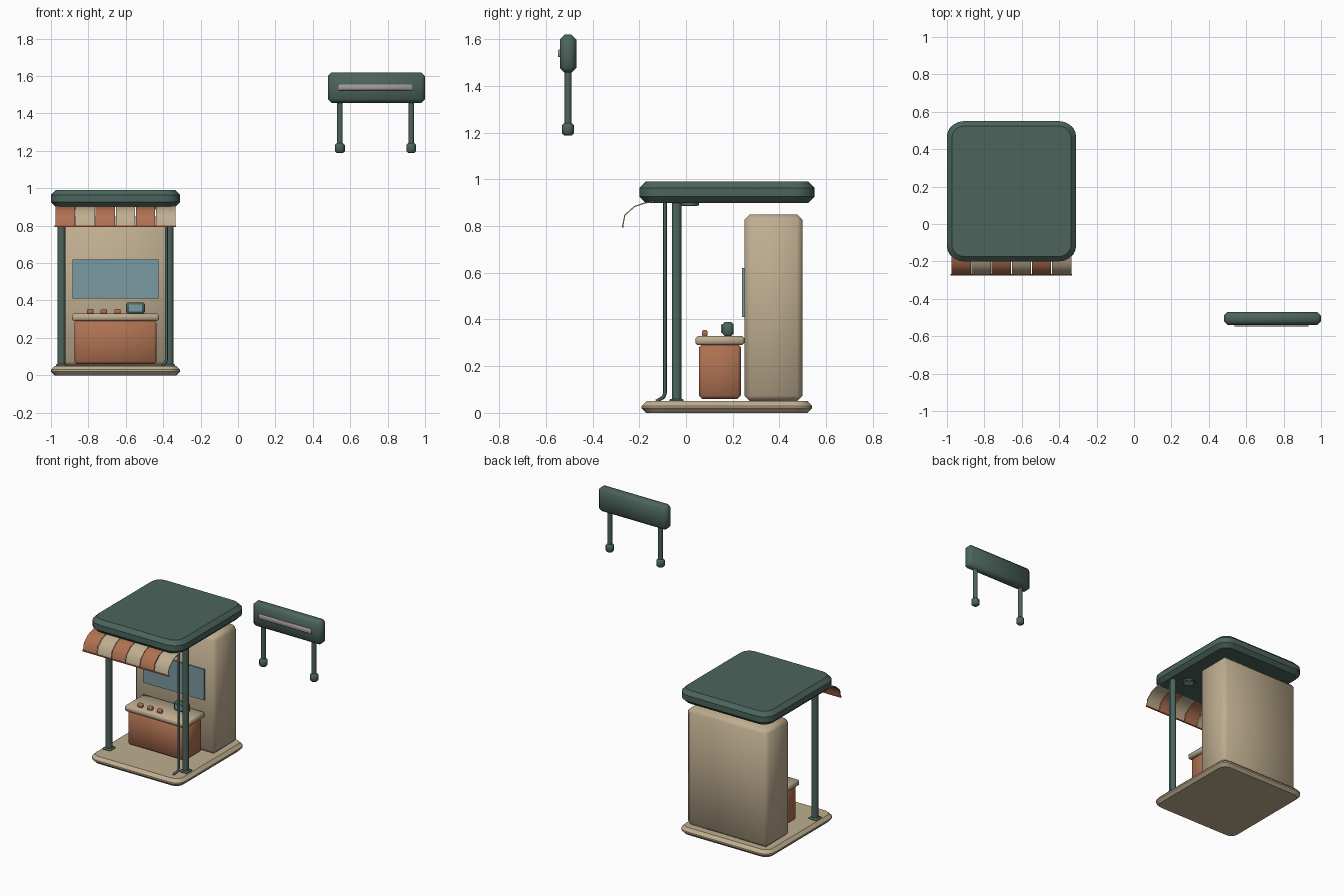
import bpy, bmesh, math
from mathutils import Vector

cube = bpy.data.objects.get("Cube")
if cube:
    bpy.data.objects.remove(cube, do_unlink=True)


def material(name, r, g, b):
    m = bpy.data.materials.new(name)
    m.use_nodes = True
    m.diffuse_color = (r, g, b, 1)
    m.node_tree.nodes["Principled BSDF"].inputs["Base Color"].default_value = (r, g, b, 1)
    return m


GREEN = material("dark green", 0.072, 0.127, 0.107)
BEIGE = material("warm beige", 0.52, 0.42, 0.28)
CLAY = material("terracotta", 0.43, 0.165, 0.085)
RED = material("rust trim", 0.36, 0.075, 0.035)
BLUE = material("dusty blue", 0.19, 0.32, 0.36)
GREY = material("pale grey", 0.38, 0.33, 0.33)


def finish(bm, name, mat, angle=50):
    bmesh.ops.recalc_face_normals(bm, faces=bm.faces)
    mesh = bpy.data.meshes.new(name)
    bm.to_mesh(mesh)
    bm.free()
    mesh.materials.append(mat)
    ob = bpy.data.objects.new(name, mesh)
    bpy.context.collection.objects.link(ob)
    bpy.ops.object.select_all(action="DESELECT")
    ob.select_set(True)
    bpy.context.view_layer.objects.active = ob
    bpy.ops.object.shade_smooth_by_angle(angle=math.radians(angle))
    return ob


def box(name, mat, x, y, z, bevel=0.0, corner=0.0, angle=50):
    """Box from (min, max) ranges; corner rounds the upright edges, bevel chamfers the rest."""
    bm = bmesh.new()
    bmesh.ops.create_cube(bm, size=1)
    for v in bm.verts:
        v.co = [sum(r) / 2 + c * (r[1] - r[0]) for r, c in zip((x, y, z), v.co)]
    edges = bm.edges[:]
    if corner:
        upright = [e for e in edges if abs(e.verts[0].co.z - e.verts[1].co.z) > 1e-4]
        bmesh.ops.bevel(bm, geom=upright, offset=corner, segments=5,
                        profile=0.5, affect="EDGES")
        edges = [e for e in bm.edges
                 if abs(e.verts[0].co.z - e.verts[1].co.z) < 1e-4]
    if bevel:
        bmesh.ops.bevel(bm, geom=edges, offset=bevel, segments=1,
                        profile=0.5, affect="EDGES", clamp_overlap=True)
    return finish(bm, name, mat, angle)


def cylinder(name, mat, x, y, z, radius, bevel=0.0, sides=12):
    bm = bmesh.new()
    bmesh.ops.create_cone(bm, cap_ends=True, segments=sides, radius1=radius,
                          radius2=radius, depth=z[1] - z[0])
    bmesh.ops.translate(bm, verts=bm.verts, vec=(x, y, sum(z) / 2))
    if bevel:
        rims = [e for e in bm.edges if abs(e.verts[0].co.z - e.verts[1].co.z) < 1e-4]
        bmesh.ops.bevel(bm, geom=rims, offset=bevel, segments=1,
                        profile=0.5, affect="EDGES")
    return finish(bm, name, mat)


def pipe(name, mat, points, radius):
    curve = bpy.data.curves.new(name, "CURVE")
    curve.dimensions = "3D"
    curve.bevel_depth = radius
    curve.bevel_resolution = 2
    curve.use_fill_caps = True
    spline = curve.splines.new("POLY")
    spline.points.add(len(points) - 1)
    for p, co in zip(spline.points, points):
        p.co = (*co, 1)
    curve.materials.append(mat)
    ob = bpy.data.objects.new(name, curve)
    bpy.context.collection.objects.link(ob)


def sheet(name, mat, x, profile, thickness):
    """Curved strip: a (y, z) profile stretched across x and given thickness."""
    bm = bmesh.new()
    pts = [Vector((0, *p)) for p in profile]
    rings = []
    for i, p in enumerate(pts):
        d = (pts[min(i + 1, len(pts) - 1)] - pts[max(i - 1, 0)]).normalized()
        n = Vector((0, -d.z, d.y)) * thickness / 2
        rings.append([bm.verts.new((xx, *(p + s * n)[1:]))
                      for xx, s in ((x[0], 1), (x[1], 1), (x[1], -1), (x[0], -1))])
    for a, b in zip(rings, rings[1:]):
        for i in range(4):
            j = (i + 1) % 4
            bm.faces.new((a[i], a[j], b[j], b[i]))
    bm.faces.new(rings[0])
    bm.faces.new(rings[-1])
    return finish(bm, name, mat)


MID = -0.655  # centre line of the booth

# Floor, rear cabinet and roof
box("floor_base", BEIGE, (-1, -0.31), (-0.19, 0.54), (0, 0.05), 0.02, 0.07, 30)
box("rear_cabinet", BEIGE, (-0.96, -0.35), (0.25, 0.5), (0.05, 0.85), 0.024)
box("roof", GREEN, (-1, -0.31), (-0.2, 0.55), (0.9, 0.99), 0.026, 0.09, 30)
box("wall_screen", BLUE, (-0.885, -0.425), (0.24, 0.252), (0.41, 0.62))

# Counter with its top, buttons and terminal
box("counter_body", CLAY, (-0.875, -0.435), (0.055, 0.235), (0.06, 0.295), 0.014)
box("counter_top", BEIGE, (-0.888, -0.422), (0.04, 0.25), (0.29, 0.33), 0.01)
for i in range(3):
    box(f"counter_button_{i + 1}", CLAY, (-0.807 + i * 0.073, -0.773 + i * 0.073),
        (0.068, 0.092), (0.328, 0.354), 0.004)
box("terminal_body", GREEN, (-0.598, -0.498), (0.157, 0.203), (0.328, 0.39), 0.01)
box("terminal_screen", BLUE, (-0.583, -0.513), (0.15, 0.158), (0.342, 0.378))

# Front posts with feet, and ceiling lamps, on both sides
for side, s in (("right", -1), ("left", 1)):
    px = MID + s * 0.289
    cylinder(f"{side}_post", GREEN, px, -0.04, (0.05, 0.91), 0.021)
    box(f"{side}_post_foot", GREEN, (px - 0.03, px + 0.03), (-0.07, -0.01),
        (0.048, 0.06), 0.004)
    cylinder(f"{side}_lamp_rim", GREEN, MID + s * 0.2, 0.015, (0.889, 0.902), 0.04)
    cylinder(f"{side}_lamp", GREY, MID + s * 0.2, 0.015, (0.886, 0.89), 0.032)

# Drain pipe beside the left post
pipe("drain_pipe", GREEN, [(-0.383, -0.09, 0.91), (-0.383, -0.09, 0.085),
                           (-0.387, -0.096, 0.068), (-0.402, -0.125, 0.05)], 0.008)

# Striped awning with a thin front trim
drop = [(-0.14, 0.905), (-0.18, 0.898), (-0.22, 0.884), (-0.262, 0.847), (-0.271, 0.8)]
step = 0.645 / 6
for i in range(6):
    x0 = -0.978 + i * step
    sheet(f"awning_stripe_{i + 1}", (CLAY, BEIGE)[i % 2],
          (x0 + 0.002, x0 + step - 0.002), drop, 0.005)
box("awning_trim", RED, (-0.98, -0.331), (-0.275, -0.267), (0.793, 0.802))

# Raised sign with a light strip and two hanging legs
box("sign_board", GREEN, (0.48, 1.0), (-0.54, -0.47), (1.457, 1.62), 0.02)
box("sign_strip", GREY, (0.537, 0.933), (-0.549, -0.535), (1.524, 1.556), 0.003)
for side, lx in (("right", 0.545), ("left", 0.927)):
    cylinder(f"sign_{side}_leg", GREEN, lx, -0.505, (1.21, 1.47), 0.015)
    cylinder(f"sign_{side}_foot", GREEN, lx, -0.505, (1.188, 1.242), 0.026, 0.01)
